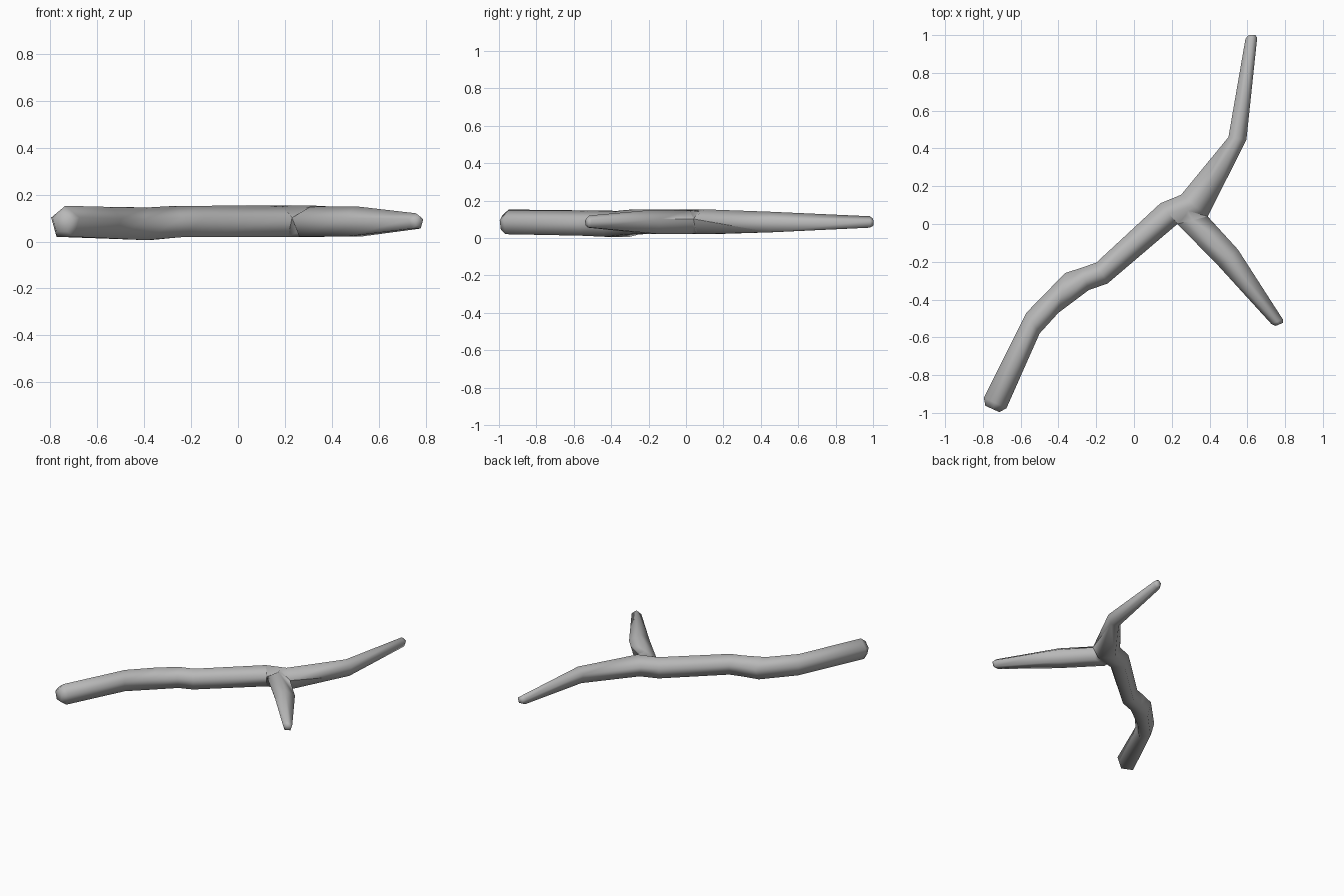
import bpy
import bmesh
import math
from mathutils import Vector

cube = bpy.data.objects.get("Cube")
if cube:
    bpy.data.objects.remove(cube)

SIDES = 5
bark = bpy.data.materials.new("plain grey")
bark.use_nodes = True
GREY = (0.48, 0.48, 0.48, 1)
bark.diffuse_color = GREY
bark.node_tree.nodes["Principled BSDF"].inputs["Base Color"].default_value = GREY


def limb(name, stations, round_start=False):
    """Skin a five-sided tube through (left edge, right edge, bottom, top) stations."""
    rings = []
    for left, right, low, high in stations:
        a, b = Vector((*left, 0)), Vector((*right, 0))
        radius = (high - low) / (1 + math.cos(math.pi / SIDES))
        centre = (a + b) / 2 + Vector((0, 0, high - radius))
        side = (b - a) / 2 / math.cos(math.radians(18))
        ring = []
        for i in range(SIDES):
            t = math.pi / 2 + math.tau * i / SIDES
            ring.append(centre + side * math.cos(t) + Vector((0, 0, radius * math.sin(t))))
        rings.append(ring)

    def cap(ring, inner, push):
        """Smaller ring pushed outward, for a chamfered end."""
        c, d = sum(ring, Vector()) / SIDES, sum(inner, Vector()) / SIDES
        out = (c - d).normalized() * push
        return [c + (p - c) * 0.62 + out for p in ring]

    rings.append(cap(rings[-1], rings[-2], 0.018))
    if round_start:
        rings.insert(0, cap(rings[0], rings[1], 0.035))

    bm = bmesh.new()
    loops = [[bm.verts.new(p) for p in ring] for ring in rings]
    for r, s in zip(loops, loops[1:]):
        for i in range(SIDES):
            j = (i + 1) % SIDES
            bm.faces.new((r[i], r[j], s[j], s[i]))
    bm.faces.new(loops[0])
    bm.faces.new(loops[-1])
    bmesh.ops.recalc_face_normals(bm, faces=bm.faces)
    mesh = bpy.data.meshes.new(name)
    bm.to_mesh(mesh)
    bm.free()
    mesh.materials.append(bark)
    obj = bpy.data.objects.new(name, mesh)
    bpy.context.collection.objects.link(obj)
    return obj


# Crooked main stem, thick end to thin tip
stem = limb("main_stem", [
    ((-0.795, -0.92), (-0.675, -0.975), 0.02, 0.152),
    ((-0.57, -0.47), (-0.50, -0.58), 0.012, 0.147),
    ((-0.365, -0.26), (-0.40, -0.47), 0.006, 0.145),
    ((-0.28, -0.232), (-0.24, -0.35), 0.018, 0.152),
    ((-0.20, -0.205), (-0.14, -0.315), 0.02, 0.152),
    ((0.14, 0.11), (0.23, 0.0), 0.02, 0.153),
    ((0.25, 0.155), (0.39, 0.04), 0.02, 0.153),
    ((0.50, 0.46), (0.595, 0.445), 0.03, 0.14),
    ((0.59, 0.98), (0.652, 0.985), 0.055, 0.116),
], round_start=True)

# Side branch, rooted inside the fork
branch = limb("side_branch", [
    ((0.33, 0.09), (0.235, 0.06), 0.03, 0.14),
    ((0.39, 0.04), (0.23, 0.0), 0.022, 0.15),
    ((0.55, -0.135), (0.45, -0.225), 0.022, 0.15),
    ((0.788, -0.505), (0.728, -0.53), 0.055, 0.12),
])

# Merge the fork into one skin
union = stem.modifiers.new("fork_union", "BOOLEAN")
union.operation = "UNION"
union.solver = "EXACT"
union.object = branch
bpy.context.view_layer.objects.active = stem
stem.select_set(True)
bpy.ops.object.modifier_apply(modifier=union.name)
bpy.data.objects.remove(branch)
stem.name = "forked_stick"
for face in stem.data.polygons:
    face.use_smooth = True
